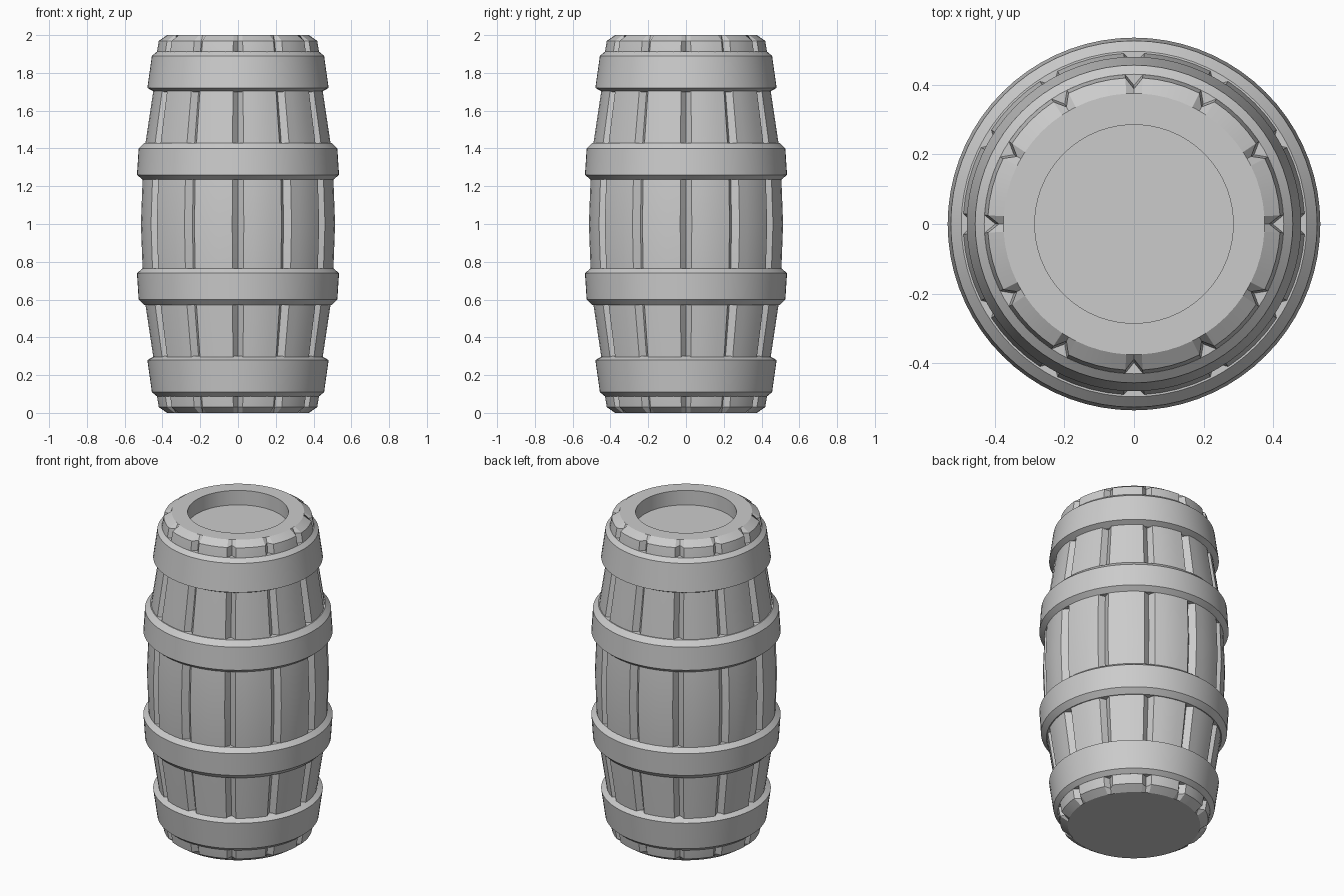
import bpy, bmesh, math

if "Cube" in bpy.data.objects:
    bpy.data.objects.remove(bpy.data.objects["Cube"], do_unlink=True)

STAVES = 12
GROOVE_HALF = math.radians(3.4)

grey = bpy.data.materials.new("plain_grey")
grey.use_nodes = True
grey.diffuse_color = (0.6, 0.6, 0.6, 1)
grey.node_tree.nodes["Principled BSDF"].inputs["Base Color"].default_value = (0.6, 0.6, 0.6, 1)


def lathe(name, rows, angles, closed):
    """Spin rows of (z, radius, groove depth); angles are (angle, groove weight)."""
    bm = bmesh.new()
    rings = []
    for z, r, depth in rows:
        rings.append([bm.verts.new(((r - depth * w) * math.cos(a),
                                    (r - depth * w) * math.sin(a), z)) for a, w in angles])
    pairs = list(zip(rings, rings[1:]))
    if closed:
        pairs.append((rings[-1], rings[0]))
    else:
        bm.faces.new(rings[0])
        bm.faces.new(rings[-1])
    n = len(angles)
    for low, high in pairs:
        for i in range(n):
            j = (i + 1) % n
            bm.faces.new((low[i], low[j], high[j], high[i]))
    bmesh.ops.recalc_face_normals(bm, faces=bm.faces)
    mesh = bpy.data.meshes.new(name)
    bm.to_mesh(mesh)
    bm.free()
    mesh.materials.append(grey)
    obj = bpy.data.objects.new(name, mesh)
    bpy.context.collection.objects.link(obj)
    bpy.ops.object.select_all(action='DESELECT')
    obj.select_set(True)
    bpy.context.view_layer.objects.active = obj
    bpy.ops.object.shade_smooth_by_angle(angle=math.radians(25))
    return obj


# Staves: V grooves between rounded boards
stave_angles = []
step = math.tau / STAVES
for s in range(STAVES):
    start = s * step
    stave_angles.append((start, 1))
    for k in range(5):
        a = start + GROOVE_HALF + (step - 2 * GROOVE_HALF) * k / 4
        stave_angles.append((a, 0))

D = 0.032
lower = [(0, 0.375, 0), (0.03, 0.42, D), (0.1, 0.432, D), (0.3, 0.45, D),
         (0.58, 0.492, D), (0.76, 0.506, D)]
upper = [(2 - z, r, d) for z, r, d in reversed(lower)]
recess = [(2, 0.285, 0), (1.91, 0.285, 0)]
lathe("barrel_body", lower + [(1, 0.515, D)] + upper + recess, stave_angles, False)

# Hoops: bevelled bands, mirrored about mid height
round_angles = [(math.tau * i / 72, 0) for i in range(72)]
end_band = [(1.7, 0.4, 0), (1.7, 0.442, 0), (1.72, 0.48, 0),
            (1.89, 0.456, 0), (1.912, 0.43, 0), (1.912, 0.38, 0)]
middle_band = [(1.235, 0.45, 0), (1.235, 0.505, 0), (1.26, 0.535, 0),
               (1.4, 0.526, 0), (1.43, 0.496, 0), (1.43, 0.44, 0)]
for name, band in (("end_hoop", end_band), ("middle_hoop", middle_band)):
    lathe("upper_" + name, band, round_angles, True)
    lathe("lower_" + name, [(2 - z, r, d) for z, r, d in band], round_angles, True)
